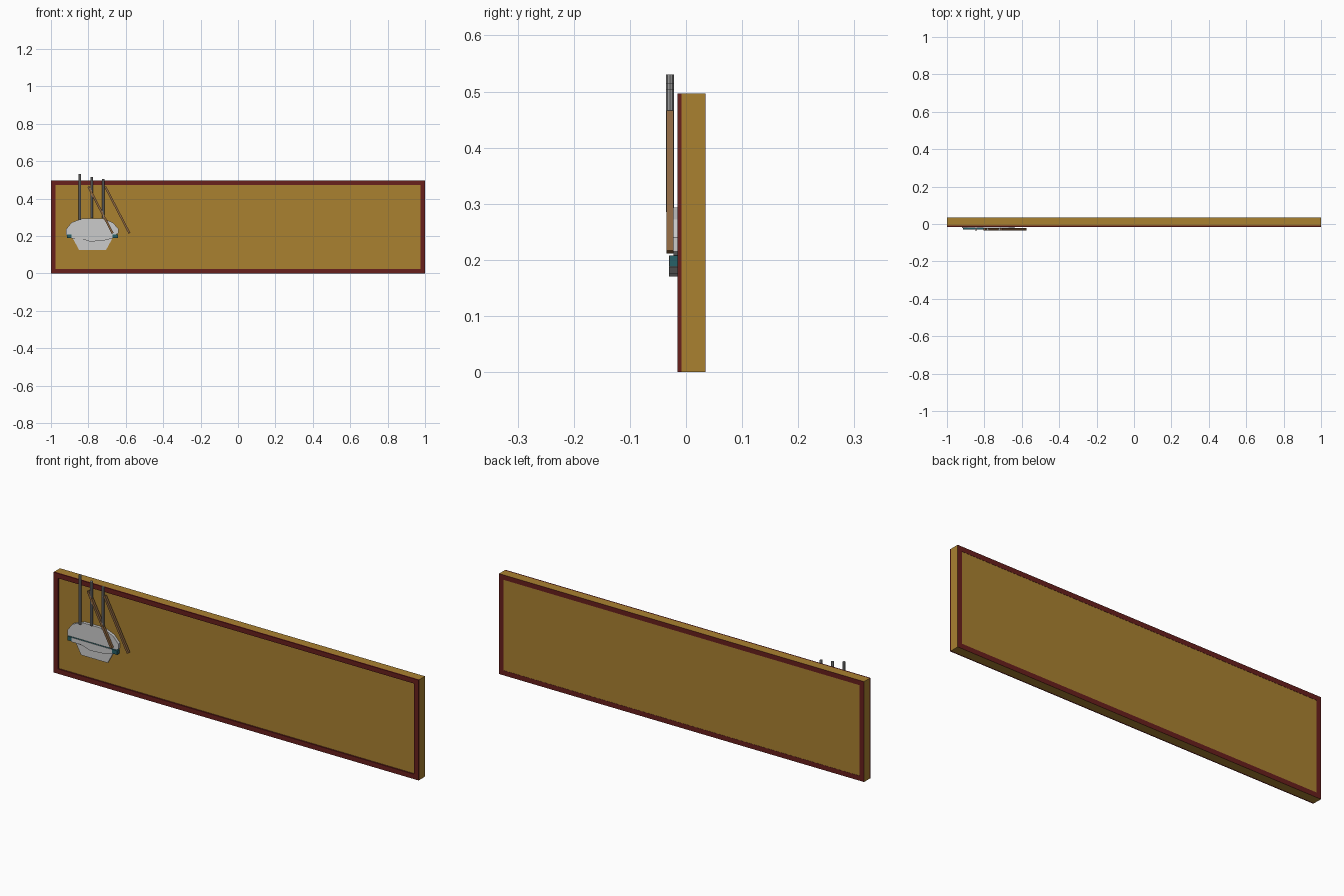
import bpy, bmesh, math
from mathutils import Vector

if "Cube" in bpy.data.objects:
    bpy.data.objects.remove(bpy.data.objects["Cube"])


def paint(ob, color):
    if color:
        name = "paint_%d_%d_%d" % tuple(int(c * 255) for c in color)
        mat = bpy.data.materials.get(name) or bpy.data.materials.new(name)
        mat.diffuse_color = (*color, 1)
        mat.use_nodes = True
        mat.node_tree.nodes["Principled BSDF"].inputs["Base Color"].default_value = mat.diffuse_color
        ob.data.materials.append(mat)
    return ob


def prism(name, pts, y0, y1, color=None):
    """Extrude an outline in the xz plane from y0 to y1."""
    bm = bmesh.new()
    face = bm.faces.new([bm.verts.new((x, y0, z)) for x, z in pts])
    ext = bmesh.ops.extrude_face_region(bm, geom=[face])
    verts = [v for v in ext["geom"] if isinstance(v, bmesh.types.BMVert)]
    bmesh.ops.translate(bm, verts=verts, vec=(0, y1 - y0, 0))
    bmesh.ops.recalc_face_normals(bm, faces=bm.faces)
    me = bpy.data.meshes.new(name)
    bm.to_mesh(me)
    bm.free()
    ob = bpy.data.objects.new(name, me)
    bpy.context.collection.objects.link(ob)
    return paint(ob, color)


def box(name, x0, x1, y0, y1, z0, z1, color=None):
    return prism(name, [(x0, z0), (x1, z0), (x1, z1), (x0, z1)], y0, y1, color)


GOLD = (0.40, 0.22, 0.03)
MAROON = (0.14, 0.014, 0.012)
TEAL = (0.02, 0.12, 0.14)
BROWN = (0.26, 0.13, 0.05)
STEEL = (0.32, 0.32, 0.32)
H, W = 0.497, 0.024

# Board with a raised frame on the front and a thin one on the back
box("board", -1, 1, -0.008, 0.034, 0, H, GOLD)
for side, y0, y1 in (("front", -0.015, -0.008), ("back", 0.034, 0.035)):
    box(side + "_frame_bottom", -1, 1, y0, y1, 0, W, MAROON)
    box(side + "_frame_top", -1, 1, y0, y1, H - W, H, MAROON)
    for end, x in (("left", -1), ("right", 1 - W)):
        box(side + "_frame_" + end, x, x + W, y0, y1, W, H - W, MAROON)

# Ship: keel, hull, waterline band and front panel
prism("keel", [(-0.885, 0.19), (-0.85, 0.126), (-0.705, 0.126), (-0.67, 0.19)],
      -0.014, -0.008)
prism("hull", [(-0.92, 0.205), (-0.92, 0.235), (-0.89, 0.272), (-0.835, 0.293),
               (-0.72, 0.293), (-0.67, 0.272), (-0.64, 0.24), (-0.64, 0.215),
               (-0.70, 0.18), (-0.86, 0.18)], -0.022, -0.008)
box("waterline_band", -0.915, -0.642, -0.029, -0.010, 0.188, 0.208, TEAL)
prism("hull_front_panel", [(-0.89, 0.208), (-0.67, 0.208), (-0.67, 0.187),
                           (-0.72, 0.175), (-0.79, 0.17), (-0.84, 0.186),
                           (-0.89, 0.186)], -0.030, -0.012)

# Masts
for i, (x, z0, z1) in enumerate([(-0.845, 0.285, 0.53), (-0.783, 0.295, 0.515),
                                 (-0.72, 0.295, 0.505)]):
    bpy.ops.mesh.primitive_cylinder_add(vertices=8, radius=0.0067, depth=z1 - z0,
                                        location=(x, -0.0285, (z0 + z1) / 2))
    ob = bpy.context.object
    ob.name = "mast_%d" % (i + 1)
    paint(ob, STEEL)

# Slanted spars
for i, x in enumerate((-0.80, -0.71)):
    a, b = Vector((x, 0.464)), Vector((x + 0.13, 0.214))
    d = (b - a).normalized()
    n = Vector((-d.y, d.x)) * 0.0055
    prism("spar_%d" % (i + 1), [a + n, b + n, b - n, a - n], -0.035, -0.0225, BROWN)
